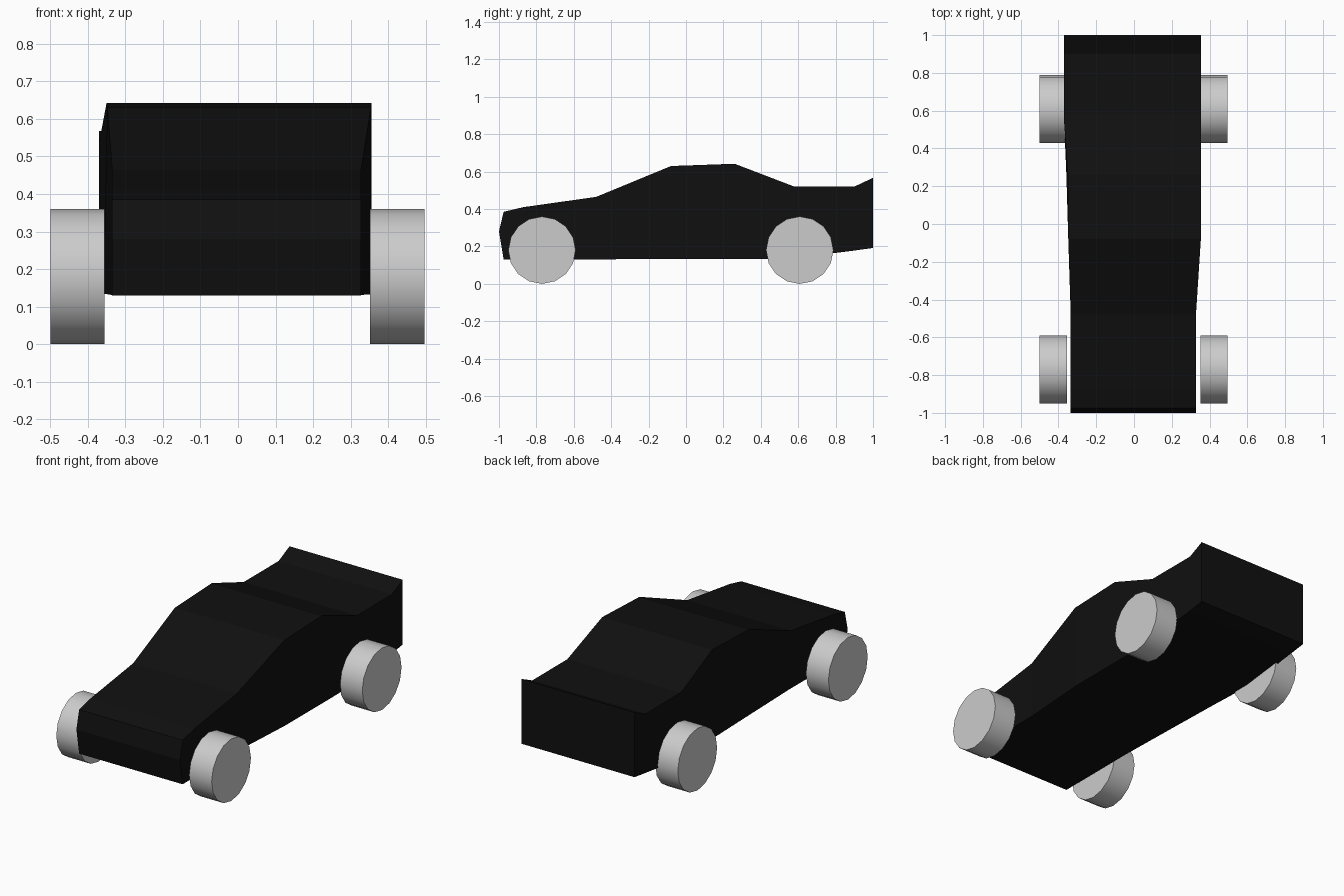
import bpy, bmesh, math

if "Cube" in bpy.data.objects:
    bpy.data.objects.remove(bpy.data.objects["Cube"])

# Body: cross-sections from nose to tail (y, bottom z, top z, left x, right x)
STATIONS = [
    (-1.0, 0.28, 0.28, -0.335, 0.328),
    (-0.975, 0.13, 0.385, -0.335, 0.328),
    (-0.87, 0.13, 0.41, -0.335, 0.328),
    (-0.48, 0.131, 0.465, -0.335, 0.328),
    (-0.08, 0.133, 0.63, -0.348, 0.354),
    (0.26, 0.133, 0.642, -0.358, 0.355),
    (0.54, 0.133, 0.535, -0.37, 0.355),
    (0.58, 0.138, 0.52, -0.37, 0.355),
    (0.90, 0.178, 0.52, -0.37, 0.355),
    (1.0, 0.192, 0.567, -0.37, 0.355),
]

bm = bmesh.new()
rings = []
for y, zb, zt, xl, xr in STATIONS:
    roof_left = -0.35 if zt > 0.64 else xl   # cabin leans in at the roof
    rings.append([bm.verts.new(p) for p in
                  ((xl, y, zb), (xr, y, zb), (xr, y, zt), (roof_left, y, zt))])
for a, b in zip(rings, rings[1:]):
    for i in range(4):
        j = (i + 1) % 4
        bm.faces.new((a[i], a[j], b[j], b[i]))
bm.faces.new(rings[-1])
# The first section is a single ridge line, so weld it
bmesh.ops.remove_doubles(bm, verts=bm.verts, dist=0.0005)
bmesh.ops.recalc_face_normals(bm, faces=bm.faces)
mesh = bpy.data.meshes.new("car_body")
bm.to_mesh(mesh)
bm.free()
body = bpy.data.objects.new("car_body", mesh)
bpy.context.collection.objects.link(body)

black = bpy.data.materials.new("black_paint")
black.diffuse_color = (0.005, 0.005, 0.005, 1)
black.use_nodes = True
black.node_tree.nodes["Principled BSDF"].inputs["Base Color"].default_value = black.diffuse_color
mesh.materials.append(black)


# Wheels: 16-sided cylinders across the car, smooth tread and flat caps
def wheel(name, x, y):
    bpy.ops.mesh.primitive_cylinder_add(vertices=16, radius=0.18, depth=0.144,
                                        location=(x, y, 0.18),
                                        rotation=(0, math.pi / 2, 0))
    bpy.context.object.name = name
    bpy.ops.object.shade_smooth_by_angle(angle=math.radians(30))


for side, x in (("left", -0.427), ("right", 0.424)):
    for end, y in (("front", -0.77), ("rear", 0.608)):
        wheel(f"{end}_{side}_wheel", x, y)
